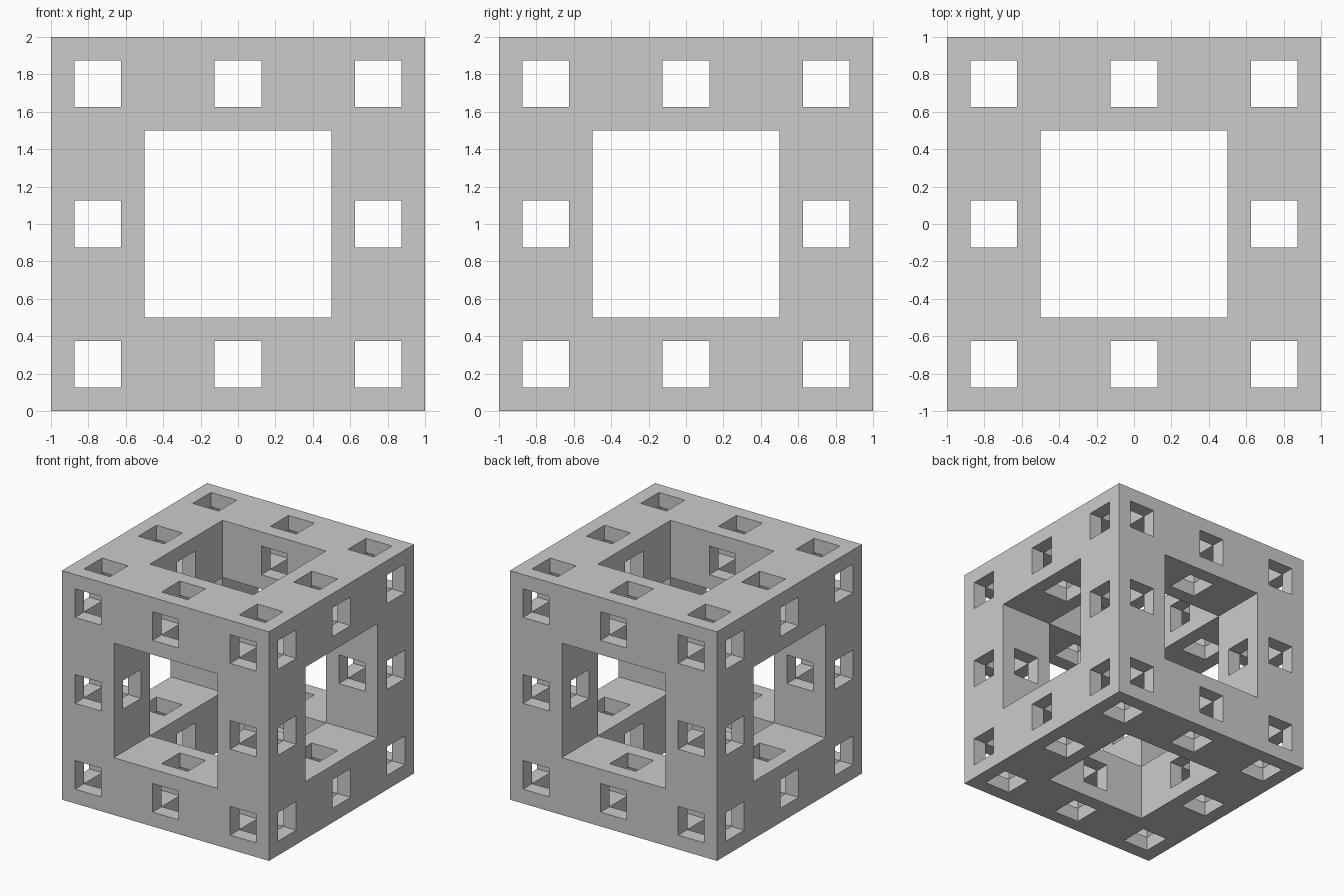
import bpy, bmesh

if "Cube" in bpy.data.objects:
    bpy.data.objects.remove(bpy.data.objects["Cube"])

# Grid lines shared by all three axes (centred)
CUTS = [-1, -.875, -.625, -.5, -.125, .125, .5, .625, .875, 1]
SMALL = {1, 4, 7}      # grid slots of the small square tunnels
BIG = {3, 4, 5}        # grid slots of the large central tunnel
N = len(CUTS) - 1


def in_tunnel(a, b):
    return {a, b} <= SMALL or {a, b} <= BIG


def solid(c):
    if min(c) < 0 or max(c) >= N:
        return False
    x, y, z = c
    return not (in_tunnel(x, y) or in_tunnel(y, z) or in_tunnel(x, z))


bm = bmesh.new()
verts = {}


def vert(i):
    if i not in verts:
        x, y, z = (CUTS[k] for k in i)
        verts[i] = bm.verts.new((x, y, z + 1))
    return verts[i]


# Skin every boundary between solid material and open tunnel
cells = [(x, y, z) for x in range(N) for y in range(N) for z in range(N)]
for c in filter(solid, cells):
    for axis in range(3):
        u, v = (axis + 1) % 3, (axis + 2) % 3
        for side in (0, 1):
            n = list(c)
            n[axis] += 2 * side - 1
            if solid(n):
                continue
            loop = []
            for du, dv in ((0, 0), (1, 0), (1, 1), (0, 1)):
                p = list(c)
                p[axis] += side
                p[u] += du
                p[v] += dv
                loop.append(vert(tuple(p)))
            bm.faces.new(loop if side else loop[::-1])

# Perforated cube object
mesh = bpy.data.meshes.new("perforated_cube")
bm.to_mesh(mesh)
bm.free()
bpy.context.collection.objects.link(bpy.data.objects.new("perforated_cube", mesh))
